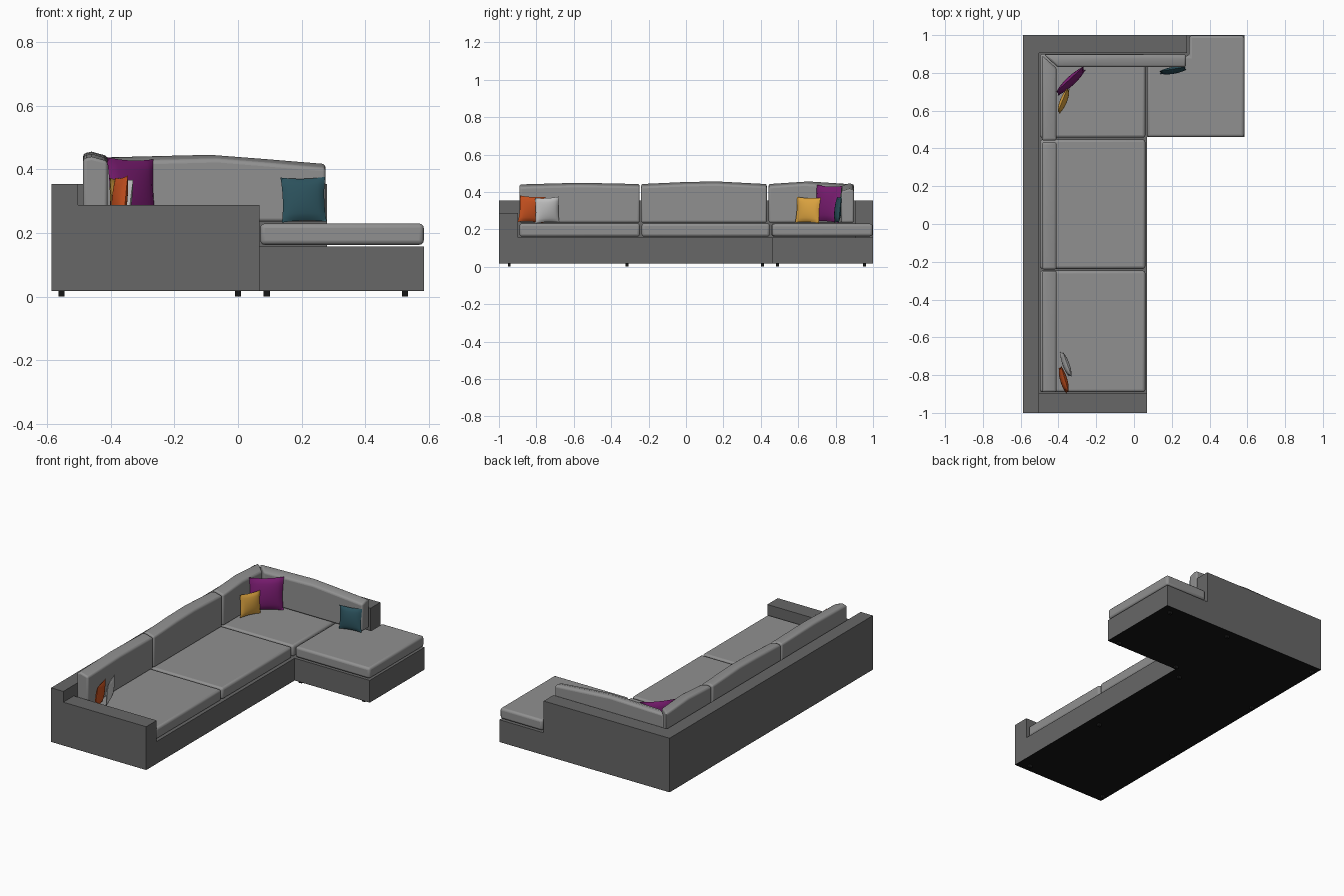
import bpy, bmesh, math
from mathutils import Matrix, Vector

if "Cube" in bpy.data.objects:
    bpy.data.objects.remove(bpy.data.objects["Cube"])


def material(name, rgb):
    m = bpy.data.materials.new(name)
    m.diffuse_color = (*rgb, 1)
    m.use_nodes = True
    m.node_tree.nodes["Principled BSDF"].inputs["Base Color"].default_value = m.diffuse_color
    return m


FRAME = material("frame_fabric", (0.135, 0.135, 0.135))
CUSHION = material("cushion_fabric", (0.28, 0.28, 0.28))
BLACK = material("black", (0.008, 0.008, 0.008))


def finish(name, bm, mat, bevel=0.0, smooth=False):
    bmesh.ops.recalc_face_normals(bm, faces=bm.faces)
    me = bpy.data.meshes.new(name)
    bm.to_mesh(me)
    bm.free()
    me.materials.append(mat)
    ob = bpy.data.objects.new(name, me)
    bpy.context.collection.objects.link(ob)
    if bevel:
        b = ob.modifiers.new("rounded_edges", "BEVEL")
        b.width, b.segments, b.limit_method = bevel, 3, "ANGLE"
        b.angle_limit = math.radians(35)
    if smooth or bevel:
        bpy.ops.object.select_all(action="DESELECT")
        ob.select_set(True)
        bpy.context.view_layer.objects.active = ob
        bpy.ops.object.shade_smooth_by_angle(angle=math.radians(40))
    return ob


def prism(name, outline, z0, z1, mat, bevel=0.0):
    bm = bmesh.new()
    f = bm.faces.new([bm.verts.new((x, y, z0)) for x, y in outline])
    ext = bmesh.ops.extrude_face_region(bm, geom=[f])["geom"]
    top = [v for v in ext if isinstance(v, bmesh.types.BMVert)]
    bmesh.ops.translate(bm, verts=top, vec=(0, 0, z1 - z0))
    if not any(g.is_valid and g.calc_center_median().z < z0 + 1e-5 for g in bm.faces):
        bm.faces.new([v for v in bm.verts if v.co.z < z0 + 1e-5])
    return finish(name, bm, mat, bevel)


def rect(x0, x1, y0, y1):
    return [(x0, y0), (x1, y0), (x1, y1), (x0, y1)]


def back_cushion(name, back, front, tops):
    # cross-section rings from one end to the other, following the crowned top
    bm = bmesh.new()
    b0, b1, f0, f1 = (Vector(p) for p in (*back, *front))
    rings = []
    for t, z in tops:
        b, f = b0.lerp(b1, t), f0.lerp(f1, t)
        m = b.lerp(f, 0.35)
        pts = [(*b, 0.236), (*f, 0.236), (*f, z - 0.014), (*m, z), (*b, z - 0.006)]
        rings.append([bm.verts.new(p) for p in pts])
    for r, s in zip(rings, rings[1:]):
        for i in range(5):
            j = (i + 1) % 5
            bm.faces.new((r[i], r[j], s[j], s[i]))
    bm.faces.new(rings[0])
    bm.faces.new(rings[-1])
    return finish(name, bm, CUSHION, 0.01)


def pillow(name, rgb, loc, size, thick, yaw, lean=0, roll=0):
    # two puffed grids welded along a pinched square rim
    bm = bmesh.new()
    n = 12
    for side in (1, -1):
        g = bmesh.ops.create_grid(bm, x_segments=n, y_segments=n, size=1)["verts"]
        for v in g:
            u, w = v.co.x, v.co.y
            puff = max(0, (1 - u * u) * (1 - w * w)) ** 0.55
            v.co = (u * (1 - 0.07 * (1 - w * w)) * size / 2, side * puff * thick / 2,
                    w * (1 - 0.07 * (1 - u * u)) * size / 2)
    bmesh.ops.remove_doubles(bm, verts=bm.verts, dist=1e-5)
    r = math.radians
    ob = finish(name, bm, material(name + "_fabric", rgb), smooth=True)
    ob.matrix_world = (Matrix.Translation(loc) @ Matrix.Rotation(r(yaw), 4, "Z")
                       @ Matrix.Rotation(r(lean), 4, "X") @ Matrix.Rotation(r(roll), 4, "Y"))


# frame: L-shaped base, dark underside, L-shaped back and low arm
base = [(-0.587, -1), (0.068, -1), (0.068, 0.46), (0.585, 0.46), (0.585, 1), (-0.587, 1)]
prism("base", base, 0.02, 0.157, FRAME)
prism("underside", base, 0.0185, 0.0199, BLACK)
prism("back_frame", [(-0.587, -1), (-0.503, -1), (-0.503, 0.905), (0.28, 0.905),
                     (0.28, 1), (-0.587, 1)], 0.157, 0.355, FRAME)
prism("low_arm", rect(-0.503, 0.068, -1, -0.897), 0.157, 0.288, FRAME)

# seat cushions
for i, (y0, y1) in enumerate([(-0.89, -0.247), (-0.237, 0.447), (0.457, 0.9)]):
    prism(f"seat_cushion_{i + 1}", rect(-0.498, 0.06, y0, y1), 0.161, 0.232, CUSHION, 0.014)
prism("chaise_cushion", [(0.07, 0.46), (0.584, 0.46), (0.584, 0.998), (0.292, 0.998),
                         (0.292, 0.89), (0.07, 0.89)], 0.163, 0.23, CUSHION, 0.014)

# back cushions, mitred at the corner
XB, XF = -0.487, -0.41
back_cushion("back_cushion_1", [(XB, -0.89), (XB, -0.248)], [(XF, -0.89), (XF, -0.248)],
             [(0, 0.44), (0.5, 0.449), (1, 0.442)])
back_cushion("back_cushion_2", [(XB, -0.24), (XB, 0.432)], [(XF, -0.24), (XF, 0.432)],
             [(0, 0.442), (0.35, 0.453), (0.6, 0.456), (1, 0.442)])
back_cushion("back_cushion_3", [(XB, 0.442), (XB, 0.892)], [(XF, 0.442), (XF, 0.825)],
             [(0, 0.442), (0.5, 0.456), (1, 0.442)])
back_cushion("back_cushion_4", [(-0.477, 0.898), (0.275, 0.898)], [(-0.405, 0.83), (0.275, 0.83)],
             [(0, 0.437), (0.5, 0.446), (0.75, 0.432), (1, 0.417)])

# scatter pillows
pillow("orange_pillow", (0.62, 0.09, 0.015), (-0.372, -0.825, 0.307), 0.142, 0.036, 106, 6, 3)
pillow("white_pillow", (0.6, 0.6, 0.6), (-0.36, -0.743, 0.303), 0.138, 0.034, 110, 6, -3)
pillow("purple_pillow", (0.2, 0.012, 0.17), (-0.335, 0.757, 0.336), 0.2, 0.045, 43, -6, 2)
pillow("yellow_pillow", (0.7, 0.36, 0.05), (-0.373, 0.652, 0.303), 0.138, 0.036, 68, -5, 2)
pillow("teal_pillow", (0.025, 0.085, 0.11), (0.206, 0.813, 0.305), 0.142, 0.034, 9, -6, -1)

# short feet
feet = [(x, y) for x in (-0.555, 0) for y in (-0.945, -0.315, 0.41)]
feet += [(x, y) for x in (0.09, 0.525) for y in (0.49, 0.955)] + [(-0.555, 0.955)]
for i, (x, y) in enumerate(feet):
    prism(f"foot_{i + 1}", rect(x - 0.01, x + 0.01, y - 0.008, y + 0.008), 0, 0.0185, BLACK)
